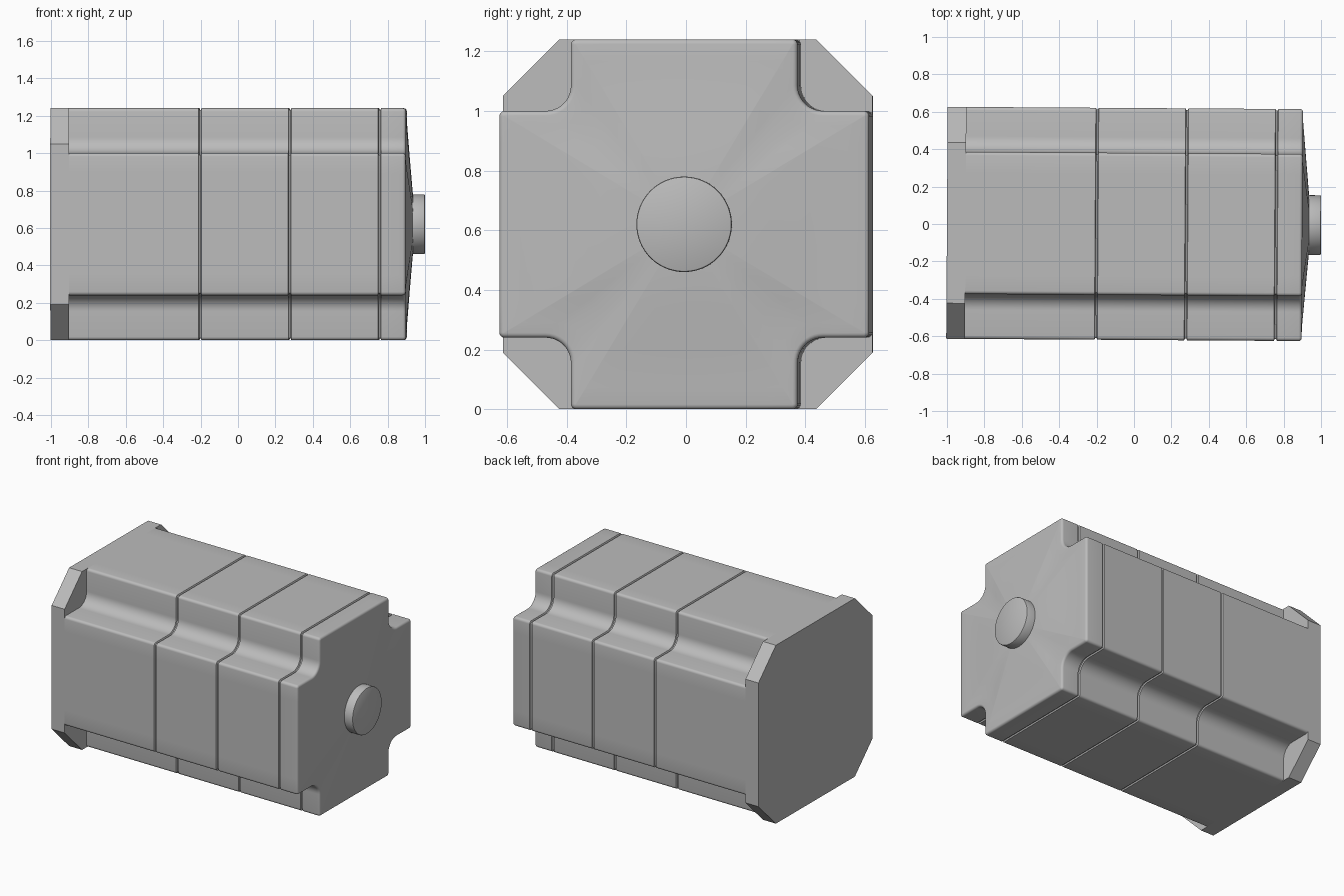
import bpy, bmesh, math
from mathutils import Matrix, Vector

cube = bpy.data.objects.get("Cube")
if cube:
    bpy.data.objects.remove(cube, do_unlink=True)

HALF, ARM, FILLET, ROUND = 0.62, 0.38, 0.085, 0.018
CENTRE_Z = 0.62
TILT = Matrix.Rotation(-0.0065, 3, 'Z')

grey = bpy.data.materials.new("plain_grey")
grey.use_nodes = True
colour = (0.5, 0.5, 0.5, 1)
grey.diffuse_color = colour
bsdf = grey.node_tree.nodes["Principled BSDF"]
bsdf.inputs["Base Color"].default_value = colour
bsdf.inputs["Roughness"].default_value = 0.6


def arc(cx, cy, r, start, end, steps):
    angles = [math.radians(start + (end - start) * i / steps) for i in range(steps + 1)]
    return [(cx + r * math.cos(a), cy + r * math.sin(a)) for a in angles]


def cross_profile(inset=0.0):
    """Cross with filleted notches, shrunk evenly by inset."""
    r, hole = ROUND - inset, ARM + FILLET
    quarter = arc(HALF - ROUND, ARM - ROUND, r, 0, 90, 4)
    quarter += arc(hole, hole, FILLET + inset, 270, 180, 10)
    quarter += arc(ARM - ROUND, HALF - ROUND, r, 0, 90, 4)
    # Extra points along the flat side, so the end can blend into a circle
    flat = ARM - ROUND
    quarter += [(flat * (1 - 2 * i / 8), HALF - inset) for i in range(1, 8)]
    points = []
    for k in range(4):
        c, s = (1, 0, -1, 0)[k], (0, 1, 0, -1)[k]
        points += [(c * y - s * z, s * y + c * z) for y, z in quarter]
    return points


def loft(name, sections):
    """Skin closed sections, each (x, list of y/z points), and cap both ends."""
    bm = bmesh.new()
    rings = []
    for x, points in sections:
        rings.append([bm.verts.new(TILT @ Vector((x, y, z + CENTRE_Z))) for y, z in points])
    n = len(rings[0])
    for a, b in zip(rings, rings[1:]):
        for i in range(n):
            j = (i + 1) % n
            bm.faces.new((a[i], a[j], b[j], b[i]))
    bm.faces.new(rings[0][::-1])
    bm.faces.new(rings[-1])
    bmesh.ops.recalc_face_normals(bm, faces=bm.faces)
    mesh = bpy.data.meshes.new(name)
    bm.to_mesh(mesh)
    bm.free()
    obj = bpy.data.objects.new(name, mesh)
    bpy.context.collection.objects.link(obj)
    mesh.materials.append(grey)
    bpy.ops.object.select_all(action='DESELECT')
    obj.select_set(True)
    bpy.context.view_layer.objects.active = obj
    bpy.ops.object.shade_smooth_by_angle(angle=math.radians(30))
    return obj


# Main housing with three seam grooves
sections = [(-0.9, cross_profile())]
for groove in (-0.2, 0.28, 0.76):
    for dx, depth in ((-0.008, 0), (-0.004, 0.009), (0.004, 0.009), (0.008, 0)):
        sections.append((groove + dx, cross_profile(depth)))

# Rounded front edge
edge = 0.016
for i in range(5):
    a = math.radians(90 * i / 4)
    sections.append((0.9 - edge + edge * math.sin(a), cross_profile(edge * (1 - math.cos(a)))))

# Shallow rise of the end face towards the shaft
rim = sections[-1][1]
for t, x in ((0.12, 0.901), (0.4, 0.912), (0.7, 0.924), (1.0, 0.936)):
    blend = []
    for y, z in rim:
        k = 1 - t + t * 0.15 / math.hypot(y, z)
        blend.append((y * k, z * k))
    sections.append((x, blend))
loft("housing", sections)

# Rear plate with chamfered corners
cut = 0.43
corners = [(HALF, -cut), (HALF, cut), (cut, HALF), (-cut, HALF),
           (-HALF, cut), (-HALF, -cut), (-cut, -HALF), (cut, -HALF)]
loft("rear_plate", [(-1.0, corners), (-0.9, corners)])

# Short shaft stub
loft("shaft_stub", [(x, arc(0, 0, r, 0, 354.375, 63))
                    for x, r in ((0.92, 0.16), (0.994, 0.16), (0.998, 0.158), (1.0, 0.154))])
